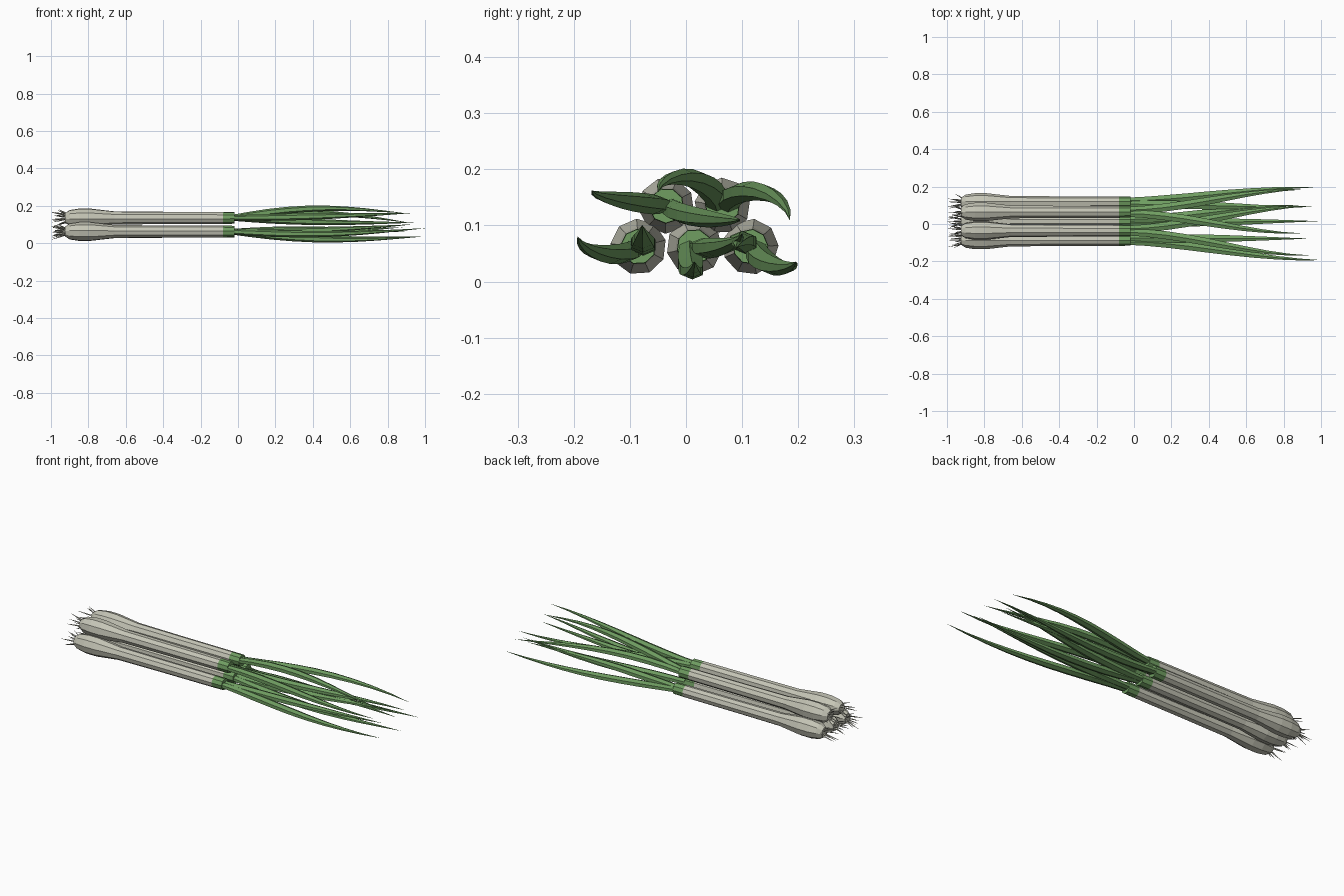
import bpy, bmesh, math, random
from mathutils import Vector

random.seed(4)
if "Cube" in bpy.data.objects:
    bpy.data.objects.remove(bpy.data.objects["Cube"], do_unlink=True)


def material(name, rgb):
    m = bpy.data.materials.new(name)
    m.use_nodes = True
    m.diffuse_color = (*rgb, 1)
    m.node_tree.nodes["Principled BSDF"].inputs["Base Color"].default_value = (*rgb, 1)
    return m


WHITE = material("pale stem", (0.56, 0.56, 0.47))
GREEN = material("leaf green", (0.16, 0.34, 0.12))


def tube(bm, rings, sides, turn=0.0):
    """Skin rings of (centre, half width in y, half height in z) along x."""
    loops = []
    for c, w, h in rings:
        loop = []
        for i in range(sides):
            a = math.tau * i / sides + turn
            loop.append(bm.verts.new(c + Vector((0, w * math.cos(a), h * math.sin(a)))))
        loops.append(loop)
    for a, b in zip(loops, loops[1:]):
        for i in range(sides):
            j = (i + 1) % sides
            bm.faces.new((a[i], a[j], b[j], b[i]))
    bm.faces.new(loops[0])
    bm.faces.new(loops[-1])


def finish(bm, name, mats, rule=None):
    bmesh.ops.recalc_face_normals(bm, faces=bm.faces)
    if rule:
        for f in bm.faces:
            f.material_index = rule(f.calc_center_median())
    me = bpy.data.meshes.new(name)
    bm.to_mesh(me)
    bm.free()
    for m in mats:
        me.materials.append(m)
    ob = bpy.data.objects.new(name, me)
    bpy.context.collection.objects.link(ob)


# Bulb and stem profile: (x, radius)
PROFILE = [(-0.925, 0.026), (-0.9, 0.042), (-0.85, 0.05), (-0.79, 0.05),
           (-0.73, 0.043), (-0.66, 0.035), (-0.4, 0.033), (-0.08, 0.032), (-0.02, 0.031)]


def stalk(name, y, z):
    bm = bmesh.new()
    tube(bm, [(Vector((x, y, z)), r, r) for x, r in PROFILE], 9, random.random())
    finish(bm, name + "_stalk", [WHITE, GREEN], lambda c: int(c.x > -0.08))


def roots(name, y, z):
    bm = bmesh.new()
    for i in range(9):
        a = math.tau * i / 9 + random.uniform(-0.3, 0.3)
        d = Vector((0, math.cos(a), math.sin(a)))
        r0 = random.uniform(0.008, 0.024)
        start = Vector((-0.915, y, z)) + d * r0
        end = Vector((random.uniform(-1, -0.955), y, z)) + d * (r0 + random.uniform(0.012, 0.028))
        tube(bm, [(start, 0.004, 0.004), (start.lerp(end, 0.5), 0.003, 0.003),
                  (end, 0.0005, 0.0005)], 4)
    finish(bm, name + "_roots", [WHITE])


# Leaf thickness along its length
TAPER = [0.75, 0.9, 1, 1, 0.95, 0.82, 0.64, 0.44, 0.23, 0.02]


def leaf(name, y, z, tip, bulge):
    bm = bmesh.new()
    base, end = Vector((-0.05, y, z)), Vector(tip)
    rings = []
    for i, s in enumerate(TAPER):
        t = i / (len(TAPER) - 1)
        p = base.lerp(end, t)
        ease = t * t * (3 - 2 * t)
        p.y = base.y + (end.y - base.y) * ease
        p.z += bulge * math.sin(math.pi * t)
        rings.append((p, 0.025 * s, 0.018 * s))
    tube(bm, rings, 6, math.pi / 6)
    finish(bm, name, [GREEN])


# Each plant: name, y, z, then leaves as (tip, bulge)
PLANTS = [
    ("lower_right", -0.085, 0.062, [((1, -0.193, 0.08), -0.022), ((0.93, -0.078, 0.1), -0.01)]),
    ("lower_middle", 0.015, 0.062, [((0.98, 0.015, 0.035), -0.029), ((0.88, 0.1, 0.085), -0.012)]),
    ("lower_left", 0.115, 0.062, [((0.96, 0.196, 0.035), -0.022), ((0.9, 0.09, 0.06), 0.012)]),
    ("upper_right", -0.035, 0.135, [((0.94, -0.168, 0.162), -0.005), ((0.95, 0.095, 0.11), -0.01)]),
    ("upper_left", 0.065, 0.135, [((0.91, 0.185, 0.11), 0.038), ((0.89, -0.05, 0.16), 0.038)]),
]
for name, y, z, leaves in PLANTS:
    stalk(name, y, z)
    roots(name, y, z)
    for n, (tip, bulge) in enumerate(leaves):
        side = 0.009 if tip[1] > sum(l[0][1] for l in leaves) / 2 else -0.009
        leaf(f"{name}_leaf_{n + 1}", y + side, z, tip, bulge)
